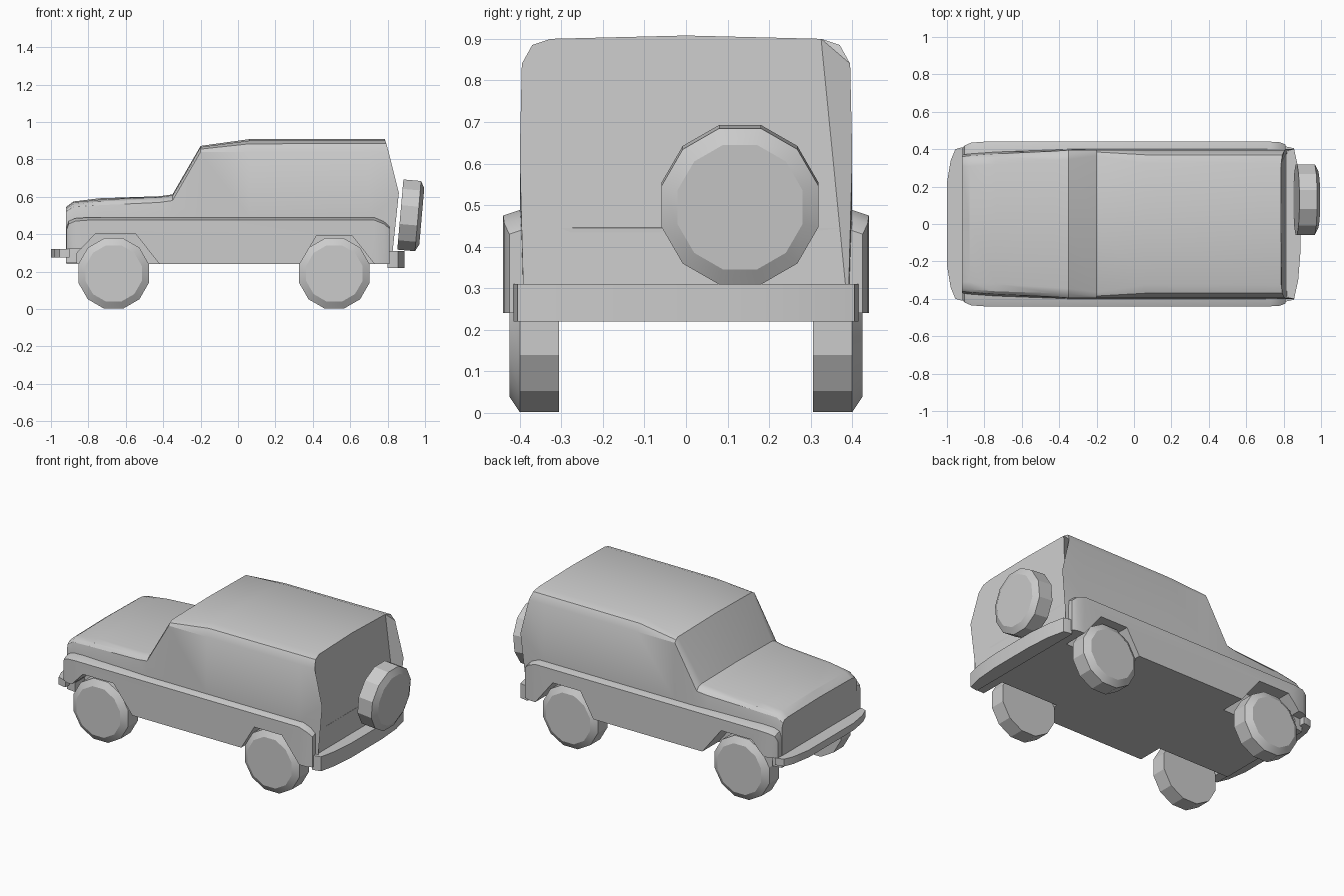
import bpy, bmesh
from math import radians, sin, cos, pi
from mathutils import Matrix

cube = bpy.data.objects.get("Cube")
if cube:
    bpy.data.objects.remove(cube, do_unlink=True)

grey = bpy.data.materials.new("plain_grey")
grey.use_nodes = True
colour = (0.6, 0.6, 0.6, 1)
grey.diffuse_color = colour
grey.node_tree.nodes["Principled BSDF"].inputs["Base Color"].default_value = colour


def finish(bm, name):
    bmesh.ops.recalc_face_normals(bm, faces=bm.faces[:])
    mesh = bpy.data.meshes.new(name)
    bm.to_mesh(mesh)
    bm.free()
    mesh.materials.append(grey)
    obj = bpy.data.objects.new(name, mesh)
    bpy.context.collection.objects.link(obj)
    return obj


def loft(rings, name):
    """Skin closed rings of equal length and cap both ends."""
    bm = bmesh.new()
    loops = [[bm.verts.new(p) for p in ring] for ring in rings]
    n = len(loops[0])
    for a, b in zip(loops, loops[1:]):
        for i in range(n):
            j = (i + 1) % n
            bm.faces.new((a[i], a[j], b[j], b[i]))
    bm.faces.new(loops[0])
    bm.faces.new(loops[-1])
    return finish(bm, name)


def mirrored(half):
    """Complete a half ring across y = 0."""
    return half + [(x, -y, z) for x, y, z in reversed(half) if y > 0]


def smooth(obj, angle=30):
    bpy.ops.object.select_all(action='DESELECT')
    obj.select_set(True)
    bpy.context.view_layer.objects.active = obj
    bpy.ops.object.shade_smooth_by_angle(angle=radians(angle))


def cut(obj, profile, side):
    """Cut a wheel arch given as an x-z outline."""
    cutter = loft([[(x, side * y, z) for x, z in profile] for y in (0.28, 0.6)], "arch_cutter")
    cutter.hide_render = True
    mod = obj.modifiers.new("arch", 'BOOLEAN')
    mod.operation = 'DIFFERENCE'
    mod.solver = 'EXACT'
    mod.object = cutter
    bpy.context.view_layer.objects.active = obj
    bpy.ops.object.modifier_apply(modifier=mod.name)
    bpy.data.objects.remove(cutter, do_unlink=True)


# Body: x, lower width, shoulder (y, z), chamfer (y, z), top edge (y, z), centre z
stations = [
    (-0.92, 0.37, (0.36, 0.52), (0.345, 0.535), (0.31, 0.54), 0.545),
    (-0.88, 0.375, (0.365, 0.545), (0.35, 0.56), (0.31, 0.57), 0.575),
    (-0.74, 0.385, (0.375, 0.555), (0.36, 0.575), (0.32, 0.585), 0.592),
    (-0.42, 0.397, (0.39, 0.57), (0.37, 0.59), (0.34, 0.598), 0.603),
    (-0.35, 0.40, (0.395, 0.58), (0.375, 0.60), (0.345, 0.608), 0.613),
    (-0.20, 0.40, (0.395, 0.84), (0.385, 0.855), (0.365, 0.866), 0.872),
    (0.06, 0.40, (0.395, 0.84), (0.37, 0.883), (0.325, 0.90), 0.908),
    (0.70, 0.40, (0.395, 0.84), (0.37, 0.885), (0.325, 0.90), 0.908),
]
rings = []
for x, w, shoulder, chamfer, edge, top in stations:
    rings.append(mirrored([(x, 0, 0.245), (x, w, 0.245), (x, w, 0.49), (x, *shoulder),
                           (x, *chamfer), (x, *edge), (x, 0, top)]))
rings.append(mirrored([(0.835, 0, 0.245), (0.82, 0.39, 0.245), (0.86, 0.40, 0.62),
                       (0.805, 0.395, 0.84), (0.793, 0.37, 0.885), (0.787, 0.325, 0.90),
                       (0.785, 0, 0.908)]))
body = loft(rings, "body")

# Wide lower side panels: x, half width, top height
panels = [(-0.918, 0.405, 0.435), (-0.905, 0.42, 0.47), (-0.87, 0.435, 0.485),
          (-0.80, 0.44, 0.49), (0.73, 0.44, 0.49), (0.78, 0.437, 0.47), (0.81, 0.425, 0.445)]
skirt = loft([mirrored([(x, 0, 0.24), (x, w, 0.24), (x, w, z - 0.015), (x, w - 0.045, z),
                        (x, 0, z)]) for x, w, z in panels], "lower_panels")

# Wheel arches
front_arch = [(-0.86, 0.1), (-0.86, 0.3), (-0.76, 0.405), (-0.55, 0.405), (-0.42, 0.24), (-0.42, 0.1)]
front_skirt = [(-1.1, 0.1), (-1.1, 0.32), (-0.84, 0.32)] + front_arch[2:]
rear_arch = [(0.33, 0.1), (0.33, 0.24), (0.42, 0.392), (0.61, 0.392), (0.73, 0.24), (0.73, 0.1)]
for side in (1, -1):
    cut(body, front_arch, side)
    cut(skirt, front_skirt, side)
    for part in (body, skirt):
        cut(part, rear_arch, side)
smooth(body)
smooth(skirt)


# Bumpers: curved strips in plan
def bumper(name, outer, inner_x, z0, z1):
    plan = outer + [(x, -y) for x, y in reversed(outer)]
    plan += [(inner_x, -outer[0][1]), (inner_x, outer[0][1])]
    smooth(loft([[(x, y, z) for x, y in plan] for z in (z0, z1)], name))


bumper("front_bumper", [(-0.92, 0.41), (-0.955, 0.40), (-0.98, 0.34), (-1.0, 0.22)], -0.90, 0.275, 0.32)
bumper("rear_bumper", [(0.81, 0.415), (0.855, 0.405), (0.878, 0.30), (0.89, 0.15)], 0.80, 0.22, 0.31)


# Wheels: twelve-sided discs with a chamfered outer rim
def wheel(name, depth, rim, matrix):
    def ring(r, z):
        return [(r * cos((i + 0.5) * pi / 6), r * sin((i + 0.5) * pi / 6), z) for i in range(12)]
    obj = loft([ring(0.195, 0), ring(0.195, depth), ring(0.156, depth + rim)], name)
    obj.data.transform(matrix)
    smooth(obj, 20)


for x, end in ((-0.665, "front"), (0.515, "rear")):
    for side, label in ((1, "left"), (-1, "right")):
        turn = Matrix.Rotation(-side * pi / 2, 4, 'X')
        wheel(f"{end}_{label}_wheel", 0.095, 0.025,
              Matrix.Translation((x, side * 0.305, 0.19)) @ turn)

# Spare wheel leaning against the back
wheel("spare_wheel", 0.095, 0.02,
      Matrix.Translation((0.868, 0.13, 0.505)) @ Matrix.Rotation(radians(90 + 5), 4, 'Y'))
